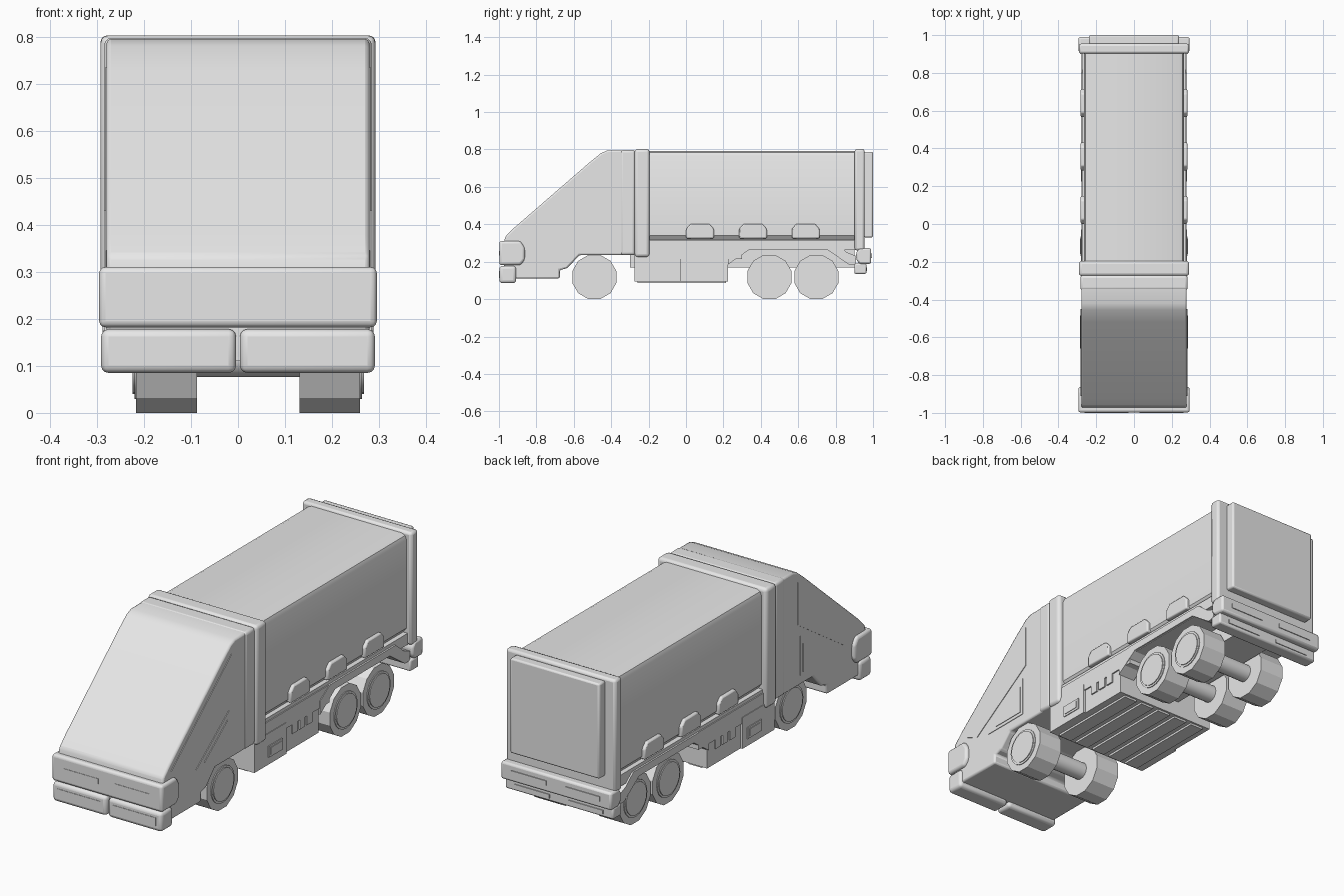
import bpy
import bmesh
import math

cube = bpy.data.objects.get("Cube")
if cube:
    bpy.data.objects.remove(cube, do_unlink=True)

GREY = bpy.data.materials.new("plain_grey")
GREY.use_nodes = True
GREY.diffuse_color = (0.8, 0.8, 0.8, 1)
GREY.node_tree.nodes["Principled BSDF"].inputs["Base Color"].default_value = (0.8, 0.8, 0.8, 1)


def finish(name, bm, bevel=0.0, segments=2):
    bmesh.ops.recalc_face_normals(bm, faces=bm.faces)
    mesh = bpy.data.meshes.new(name)
    bm.to_mesh(mesh)
    bm.free()
    mesh.materials.append(GREY)
    obj = bpy.data.objects.new(name, mesh)
    bpy.context.collection.objects.link(obj)
    if bevel:
        mod = obj.modifiers.new("rounded_edges", "BEVEL")
        mod.width = bevel
        mod.segments = segments
        mod.limit_method = "ANGLE"
        mod.angle_limit = math.radians(25)
    bpy.ops.object.select_all(action="DESELECT")
    obj.select_set(True)
    bpy.context.view_layer.objects.active = obj
    bpy.ops.object.shade_smooth_by_angle(angle=math.radians(28))
    return obj


def prism(name, profile, start, end, axis="x", bevel=0.0, segments=2):
    """Extrude a (y, z) profile along x, or an (x, z) profile along y."""
    bm = bmesh.new()

    def place(t, p):
        return (t, p[0], p[1]) if axis == "x" else (p[0], t, p[1])
    a = [bm.verts.new(place(start, p)) for p in profile]
    b = [bm.verts.new(place(end, p)) for p in profile]
    bm.faces.new(a)
    bm.faces.new(b[::-1])
    for i in range(len(a)):
        j = (i + 1) % len(a)
        bm.faces.new((a[i], b[i], b[j], a[j]))
    return finish(name, bm, bevel, segments)


def box(name, x, y, z, bevel=0.0, segments=2):
    profile = [(y[0], z[0]), (y[1], z[0]), (y[1], z[1]), (y[0], z[1])]
    return prism(name, profile, x[0], x[1], "x", bevel, segments)


def disc(name, radius, x0, x1, y, z, sides, turn=0.0):
    ring = [(y + radius * math.cos(math.tau * (i + turn) / sides),
             z + radius * math.sin(math.tau * (i + turn) / sides)) for i in range(sides)]
    return prism(name, ring, x0, x1)


# Cab with sloping windscreen and front wheel cutaway
cab = [(-0.97, 0.11), (-0.675, 0.11), (-0.675, 0.155), (-0.635, 0.165), (-0.57, 0.235),
       (-0.27, 0.235), (-0.27, 0.795), (-0.42, 0.795), (-0.455, 0.78), (-0.52, 0.727),
       (-0.92, 0.38), (-0.965, 0.335), (-0.975, 0.30)]
prism("cab", cab, -0.279, 0.279, bevel=0.009)

# Rounded collars between cab and container
box("cab_rear_collar", (-0.284, 0.284), (-0.35, -0.272), (0.235, 0.797), 0.014, 3)
box("container_front_collar", (-0.292, 0.292), (-0.275, -0.195), (0.225, 0.802), 0.016, 3)

# Cab side windows
upper_window = [(-0.45, 0.735), (-0.91, 0.345), (-0.80, 0.30), (-0.45, 0.53)]
lower_window = [(-0.47, 0.47), (-0.72, 0.28), (-0.47, 0.28)]
for side, label in ((-1, "right"), (1, "left")):
    prism(label + "_upper_window", upper_window, side * 0.276, side * 0.282)
    prism(label + "_lower_window", lower_window, side * 0.276, side * 0.282)
    prism(label + "_lower_window_pane", [(-0.485, 0.43), (-0.66, 0.295), (-0.485, 0.295)],
          side * 0.278, side * 0.285)

# Front bumpers and lamps
bumper = [(-0.998, 0.182), (-0.885, 0.182), (-0.862, 0.21), (-0.862, 0.275),
          (-0.885, 0.31), (-0.998, 0.31)]
prism("front_upper_bumper", bumper, -0.295, 0.295, bevel=0.013, segments=3)
for s, label in ((-1, "right"), (1, "left")):
    box(label + "_front_lower_bumper", sorted((s * 0.004, s * 0.291)), (-0.998, -0.908),
        (0.085, 0.178), 0.016, 3)
    box(label + "_headlamp", sorted((s * 0.045, s * 0.228)), (-1.0, -0.995), (0.232, 0.257))
    box(label + "_bumper_panel", sorted((s * 0.03, s * 0.262)), (-1.0, -0.995), (0.113, 0.151))
box("front_bumper_core", (-0.27, 0.27), (-0.97, -0.9), (0.11, 0.25))

# Container with rounded roof edges and a tapered lower lip
body = [(-0.245, 0.312), (0.245, 0.312), (0.266, 0.34), (0.266, 0.765), (0.258, 0.783),
        (0.24, 0.791), (-0.24, 0.791), (-0.258, 0.783), (-0.266, 0.765), (-0.266, 0.34)]
prism("container", body, -0.2, 0.92, "y")
box("container_rear_frame", (-0.292, 0.292), (0.902, 0.955), (0.26, 0.802), 0.012)
box("rear_door", (-0.238, 0.238), (0.95, 1.0), (0.33, 0.787), 0.008)

# Container side brackets
for side, label in ((-1, "right"), (1, "left")):
    for i, y in enumerate((0.075, 0.358, 0.64)):
        clip = [(y - 0.074, 0.325), (y + 0.074, 0.325), (y + 0.074, 0.375),
                (y + 0.05, 0.402), (y - 0.05, 0.402), (y - 0.074, 0.375)]
        prism(f"{label}_bracket_{i + 1}", clip, side * 0.25, side * 0.282, bevel=0.006)

# Chassis bed and rear wheel arches
box("chassis_bed", (-0.272, 0.272), (-0.2, 0.92), (0.262, 0.316))
box("chassis_spine", (-0.08, 0.12), (-0.3, 0.9), (0.17, 0.27))
arch = [(0.225, 0.185), (0.34, 0.265), (0.755, 0.265), (0.87, 0.185), (0.91, 0.185),
        (0.91, 0.23), (0.86, 0.25), (0.80, 0.30), (0.30, 0.30), (0.225, 0.25)]
for side, label in ((-1, "right"), (1, "left")):
    prism(label + "_rear_arch", arch, side * 0.19, side * 0.28)
    box(label + "_side_rail", sorted((side * 0.2, side * 0.277)), (-0.2, 0.3), (0.215, 0.3))

# Equipment boxes between the axles, with hatch, slots and ribbed belly
box("front_equipment_box", (-0.28, 0.28), (-0.275, -0.03), (0.095, 0.245))
box("rear_equipment_box", (-0.27, 0.27), (-0.03, 0.225), (0.095, 0.235))
for i in range(5):
    x = -0.2 + i * 0.1
    box(f"belly_rib_{i + 1}", (x - 0.035, x + 0.035), (-0.26, 0.215), (0.085, 0.1))
for side, label in ((-1, "right"), (1, "left")):
    box(label + "_hatch_frame", sorted((side * 0.278, side * 0.284)), (-0.17, -0.065), (0.13, 0.185))
    box(label + "_hatch", sorted((side * 0.28, side * 0.287)), (-0.158, -0.077), (0.14, 0.175))
    for i in range(3):
        y = 0.04 + i * 0.055
        box(f"{label}_vent_{i + 1}", sorted((side * 0.268, side * 0.277)),
            (y - 0.02, y + 0.02), (0.17, 0.225))

# Rear bumpers and lamps
rear = [(0.928, 0.188), (0.99, 0.188), (0.99, 0.272), (0.928, 0.272), (0.91, 0.25), (0.91, 0.21)]
prism("rear_upper_bumper", rear, -0.294, 0.294, bevel=0.01)
box("rear_lower_bumper", (-0.288, 0.288), (0.9, 0.965), (0.135, 0.19), 0.008)
for s, label in ((-1, "right"), (1, "left")):
    box(label + "_tail_lamp", sorted((s * 0.05, s * 0.235)), (0.985, 0.994), (0.22, 0.243))
    box(label + "_rear_reflector", sorted((s * 0.05, s * 0.235)), (0.96, 0.969), (0.15, 0.168))

# Wheels, hubs and axles
RADIUS, CENTRE = 0.118, 0.0215
for axle, y in (("front", -0.49), ("middle", 0.446), ("rear", 0.697)):
    disc(axle + "_axle", 0.042, CENTRE - 0.15, CENTRE + 0.15, y, RADIUS, 16)
    for side, label in ((-1, "right"), (1, "left")):
        inner, outer = CENTRE + side * 0.109, CENTRE + side * 0.238
        name = f"{axle}_{label}"
        disc(name + "_tyre", RADIUS / math.cos(math.pi / 12), inner, outer, y, RADIUS, 12, 0.5)
        disc(name + "_rim", 0.088, outer - side * 0.02, outer + side * 0.004, y, RADIUS, 20)
        disc(name + "_hub", 0.078, outer - side * 0.02, outer + side * 0.008, y, RADIUS, 20)
